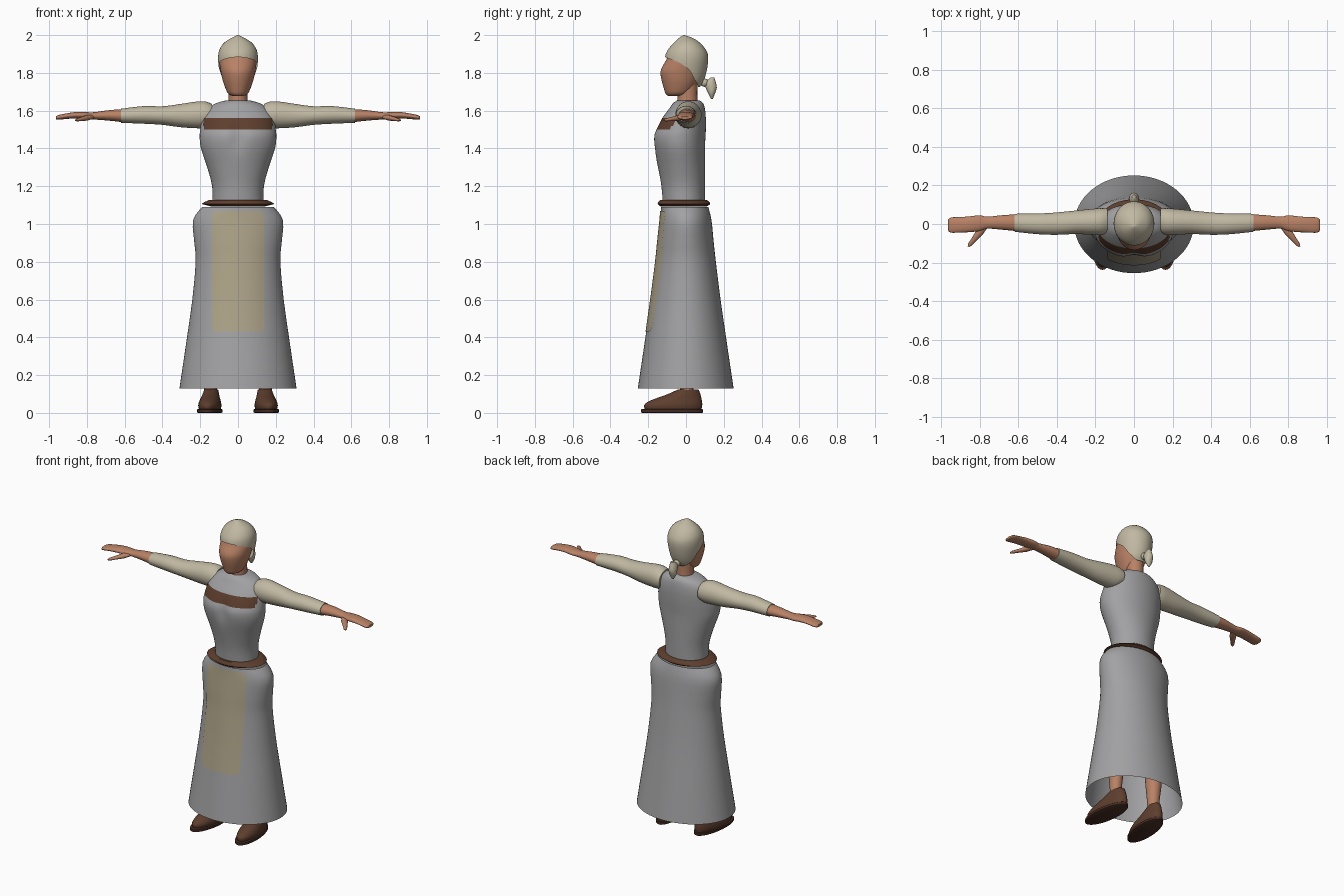
import bpy, bmesh, math
from math import sin, cos, pi, exp

if "Cube" in bpy.data.objects:
    bpy.data.objects.remove(bpy.data.objects["Cube"])


def material(name, rgb):
    m = bpy.data.materials.new(name)
    m.diffuse_color = (*rgb, 1)
    m.use_nodes = True
    m.node_tree.nodes["Principled BSDF"].inputs["Base Color"].default_value = m.diffuse_color
    return m


GREY = material("grey_cloth", (0.36, 0.36, 0.37))
CREAM = material("cream_linen", (0.53, 0.48, 0.36))
SKIN = material("skin", (0.48, 0.22, 0.13))
BROWN = material("brown_leather", (0.11, 0.048, 0.027))
SOLE = material("dark_sole", (0.06, 0.025, 0.016))
APRON = material("tan_apron", (0.42, 0.365, 0.25))


def finish(name, bm, mats, angle=40):
    bmesh.ops.recalc_face_normals(bm, faces=bm.faces)
    me = bpy.data.meshes.new(name)
    bm.to_mesh(me)
    bm.free()
    for m in mats:
        me.materials.append(m)
    ob = bpy.data.objects.new(name, me)
    bpy.context.collection.objects.link(ob)
    bpy.ops.object.select_all(action='DESELECT')
    ob.select_set(True)
    bpy.context.view_layer.objects.active = ob
    bpy.ops.object.shade_smooth_by_angle(angle=math.radians(angle))
    return ob


def resample(rings, sub):
    """Smooth curve through the cross-section values, keeping each given ring."""
    out = []
    for i in range(len(rings) - 1):
        p0, p1, p2 = rings[max(i - 1, 0)], rings[i], rings[i + 1]
        p3 = rings[min(i + 2, len(rings) - 1)]
        for k in range(sub):
            t = k / sub
            out.append([0.5 * (2 * b + (c - a) * t + (2 * a - 5 * b + 4 * c - d) * t * t
                               + (3 * b - a - 3 * c + d) * t ** 3)
                        for a, b, c, d in zip(p0, p1, p2, p3)])
    return out + [list(rings[-1])]


def loft(rings, axis='z', n=40, sub=3, caps=(True, True), side=1):
    """Rings are (position, low1, high1, low2, high2) across the chosen axis."""
    bm = bmesh.new()
    loops = []
    for t, a0, a1, b0, b1 in resample(rings, sub):
        loop = []
        for i in range(n):
            w = 2 * pi * i / n
            a = (a0 + a1) / 2 + (a1 - a0) / 2 * cos(w)
            b = (b0 + b1) / 2 + (b1 - b0) / 2 * sin(w)
            co = (a, b, t) if axis == 'z' else (t, a, b)
            loop.append(bm.verts.new((co[0] * side, co[1], co[2])))
        loops.append(loop)
    bridge(bm, loops)
    if caps[0]:
        bm.faces.new(loops[0])
    if caps[1]:
        bm.faces.new(loops[-1])
    return bm


def bridge(bm, loops):
    for lo, hi in zip(loops, loops[1:]):
        for i in range(len(lo)):
            j = (i + 1) % len(lo)
            bm.faces.new((lo[i], lo[j], hi[j], hi[i]))


def sym(rows):
    return [(z, -rx, rx, y0, y1) for z, rx, y0, y1 in rows]


def lerp_rows(rows, z):
    for p, q in zip(rows, rows[1:]):
        if z <= q[0]:
            t = max(0, (z - p[0]) / (q[0] - p[0]))
            return [a + (b - a) * t for a, b in zip(p, q)]
    return list(rows[-1])


# Bodice with a painted chest band
bm = loft(sym([(1.10, .135, -.122, .1), (1.2, .137, -.13, .1), (1.3, .163, -.148, .1),
               (1.4, .196, -.17, .1), (1.46, .203, -.176, .103), (1.5, .2, -.163, .105),
               (1.56, .19, -.128, .105), (1.61, .16, -.09, .1), (1.64, .115, -.068, .09),
               (1.655, .06, -.045, .07)]), n=72)
for v in bm.verts:
    if v.co.y < -.04:
        v.co.y += .018 * exp(-(v.co.x / .04) ** 2 - ((v.co.z - 1.46) / .07) ** 2)
for f in bm.faces:
    c = f.calc_center_median()
    f.material_index = int(1.5 < c.z < 1.56 and c.y < -.05 and abs(c.x) < .182)
finish("bodice", bm, [GREY, BROWN])

# Skirt, open at the hem
skirt = [(.13, .31, -.255, .252), (.4, .27, -.215, .212), (.6, .242, -.186, .183),
         (.8, .224, -.16, .158), (.9, .231, -.15, .147), (1.02, .238, -.137, .135),
         (1.09, .19, -.132, .118)]
finish("skirt", loft(sym(skirt), n=64, caps=(False, False)), [GREY], 60)

# Belt
finish("belt", loft(sym([(1.092, .14, -.125, .1), (1.095, .15, -.14, .115), (1.106, .193, -.15, .128),
                         (1.115, .18, -.148, .125), (1.126, .155, -.138, .112),
                         (1.127, .13, -.12, .1)]), n=48, sub=1), [BROWN])

# Apron panel with rounded corners, laid over the skirt front
fine = resample(skirt, 3)
bm = bmesh.new()
W, Z0, Z1, R = .138, .43, 1.07, .03
grid = []
NZ, NX = 48, 16
for i in range(NZ + 1):
    z = Z0 + (Z1 - Z0) * (.5 - .5 * cos(pi * i / NZ))
    d = max(0, R - min(z - Z0, Z1 - z))
    half = W - R + math.sqrt(max(0, R * R - d * d))
    _, rx, y0, y1 = lerp_rows(fine, z)
    row = []
    for k in range(NX + 1):
        x = half * (2 * k / NX - 1)
        y = (y0 + y1) / 2 - (y1 - y0) / 2 * math.sqrt(1 - (x / rx) ** 2)
        row.append(bm.verts.new((x, y - .004, z)))
    grid.append(row)
for a, b in zip(grid, grid[1:]):
    for k in range(NX):
        bm.faces.new((a[k], a[k + 1], b[k + 1], b[k]))
ob = finish("apron", bm, [APRON], 60)
for p in ob.data.polygons:
    if p.normal.y > 0:
        ob.data.flip_normals()
        break

# Neck and head
finish("neck", loft(sym([(1.62, .055, -.05, .065), (1.66, .05, -.046, .06), (1.75, .05, -.045, .06)])), [SKIN])
finish("head", loft(sym([(1.678, .03, -.095, -.01), (1.69, .052, -.108, .02), (1.72, .067, -.118, .045),
                         (1.76, .081, -.129, .068), (1.8, .09, -.135, .085), (1.83, .095, -.127, .095),
                         (1.87, .099, -.104, .1), (1.92, .09, -.085, .09), (1.96, .05, -.05, .05)])), [SKIN])

# Head cloth: its lower edge drops from brow to nape
cap = [(1.72, .075, -.1, .068), (1.75, .086, -.11, .09), (1.8, .097, -.116, .107),
       (1.86, .105, -.114, .117), (1.9, .104, -.107, .115), (1.93, .095, -.09, .1),
       (1.96, .073, -.064, .074), (1.985, .035, -.037, .035), (2.0, .003, -.014, -.008)]
cap_fine = resample(cap, 4)
edge = [(-.12, 1.892), (-.08, 1.875), (-.03, 1.855), (.02, 1.815), (.05, 1.765), (.09, 1.725)]
N, M = 48, 22
bm = bmesh.new()
loops = [[] for _ in range(M + 1)]
for i in range(N):
    c, s = cos(2 * pi * i / N), sin(2 * pi * i / N)
    ze = lerp_rows(edge, .1 * s)[1]
    for k in range(M + 1):
        z = ze + (2.0 - ze) * k / M
        _, rx, y0, y1 = lerp_rows(cap_fine, z)
        loops[k].append(bm.verts.new((rx * c, (y0 + y1) / 2 + (y1 - y0) / 2 * s, z)))
bridge(bm, loops)
bm.faces.new(loops[-1])
finish("head_cloth", bm, [CREAM], 50)

# Knot and hanging tail of the head cloth
bm = bmesh.new()
bmesh.ops.create_uvsphere(bm, u_segments=16, v_segments=10, radius=.022)
for v in bm.verts:
    v.co = (v.co.x, v.co.y + .098, v.co.z + 1.748)
finish("cloth_knot", bm, [CREAM])
finish("cloth_tail", loft(sym([(1.662, .006, .132, .142), (1.69, .022, .118, .153), (1.72, .025, .105, .163),
                               (1.75, .022, .1, .158), (1.775, .01, .132, .15)]), n=16), [CREAM])

for side, tag in ((1, "left"), (-1, "right")):
    # Sleeve, forearm with hand, and thumb
    sleeve = [(.138, -.048, .08, 1.52, 1.635), (.17, -.056, .082, 1.508, 1.648), (.22, -.056, .078, 1.507, 1.648),
              (.3, -.052, .07, 1.512, 1.636), (.4, -.056, .06, 1.525, 1.623), (.48, -.054, .055, 1.53, 1.625),
              (.55, -.048, .054, 1.533, 1.619), (.62, -.04, .053, 1.536, 1.61)]
    finish(tag + "_sleeve", loft(sleeve, 'x', 32, side=side), [CREAM], 50)
    hand = [(.61, -.037, .05, 1.539, 1.607), (.68, -.03, .046, 1.547, 1.603), (.76, -.024, .038, 1.553, 1.592),
            (.8, -.036, .045, 1.556, 1.592), (.85, -.042, .04, 1.558, 1.594), (.9, -.044, .036, 1.557, 1.587),
            (.95, -.045, .034, 1.552, 1.577), (.964, -.034, .022, 1.554, 1.57)]
    finish(tag + "_hand", loft(hand, 'x', 28, side=side), [SKIN], 50)
    bm = bmesh.new()
    loops = []
    for t, r in ((0, .017), (.3, .021), (.6, .015), (.9, .011), (1, .004)):
        x, y, z = .775 + .085 * t, -.01 - .108 * t, 1.567 - .018 * t
        loops.append([bm.verts.new((side * (x + r * .8 * cos(w)), y + r * .55 * cos(w), z + r * .7 * sin(w)))
                      for w in [2 * pi * i / 12 for i in range(12)]])
    bridge(bm, loops)
    bm.faces.new(loops[0])
    bm.faces.new(loops[-1])
    finish(tag + "_thumb", bm, [SKIN], 50)

    # Leg
    leg = [(.08, -.035, .035, -.03, .04), (.16, -.036, .036, -.032, .042), (.32, -.05, .05, -.045, .06),
           (.5, -.05, .05, -.05, .05), (.85, -.07, .07, -.07, .07)]
    bm = loft([(z, .145 + a, .145 + b, c, d) for z, a, b, c, d in leg], n=24, side=side)
    finish(tag + "_leg", bm, [SKIN], 50)

    # Shoe and sole, toes turned slightly outward
    upper = [(.018, .056, -.218, .082), (.04, .06, -.222, .086), (.06, .056, -.2, .085), (.08, .049, -.15, .081),
             (.1, .043, -.095, .076), (.125, .036, -.04, .066)]
    sole = [(0, .06, -.23, .086), (.003, .065, -.238, .09), (.018, .065, -.238, .09), (.021, .06, -.23, .086)]
    for part, rows, mat, sub in (("shoe", upper, BROWN, 3), ("sole", sole, SOLE, 1)):
        bm = loft(sym(rows), n=32, sub=sub)
        for v in bm.verts:
            v.co.x = side * (v.co.x + .143 - .09 * v.co.y)
        finish(tag + "_" + part, bm, [mat], 50)
